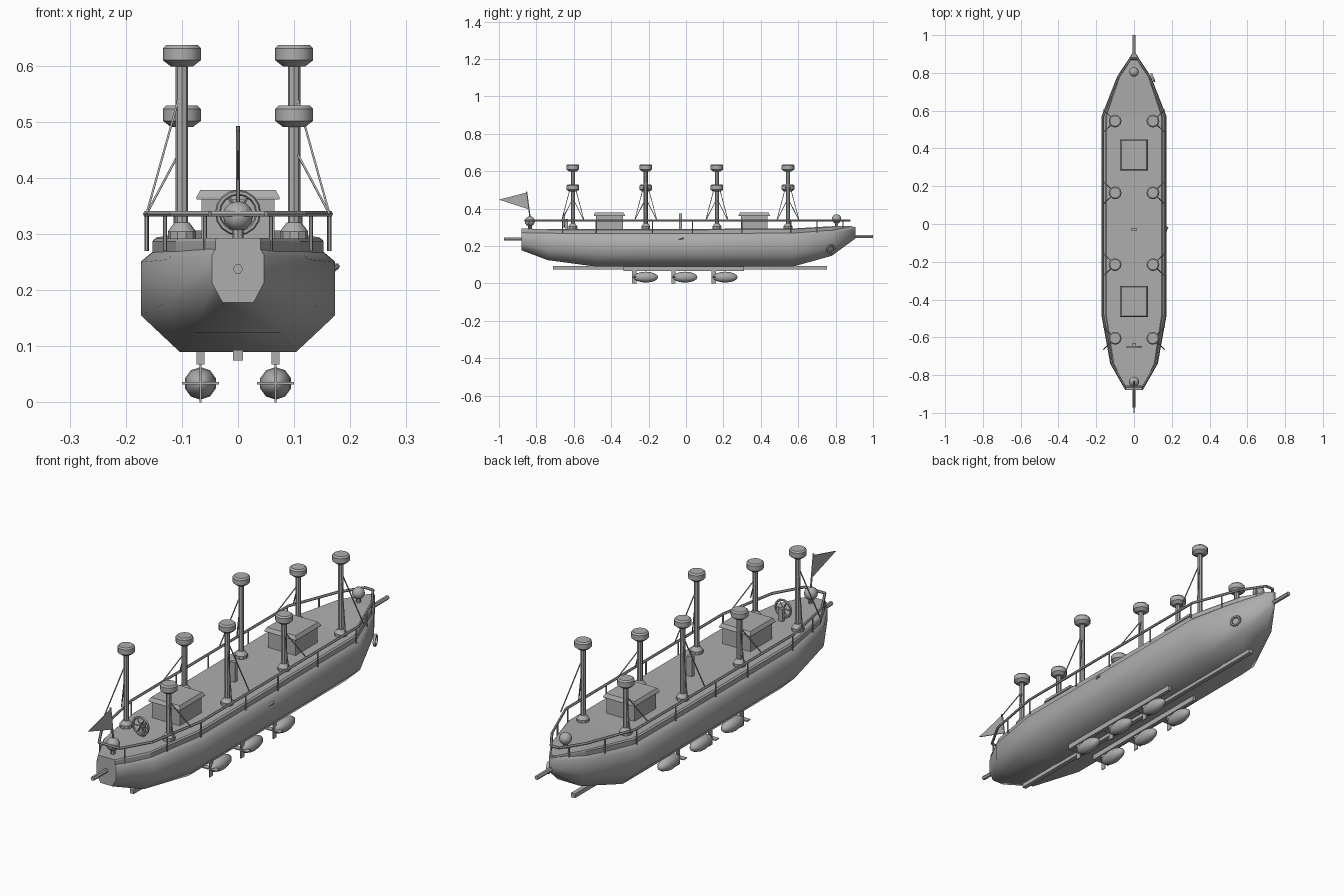
import bpy, bmesh, math
from mathutils import Vector

if "Cube" in bpy.data.objects:
    bpy.data.objects.remove(bpy.data.objects["Cube"])

grey = bpy.data.materials.new("ship_grey")
grey.diffuse_color = (0.42, 0.42, 0.42, 1)
grey.use_nodes = True
grey.node_tree.nodes["Principled BSDF"].inputs["Base Color"].default_value = grey.diffuse_color


def finish(name, bm, smooth=0):
    bmesh.ops.recalc_face_normals(bm, faces=bm.faces)
    me = bpy.data.meshes.new(name)
    bm.to_mesh(me)
    bm.free()
    me.materials.append(grey)
    ob = bpy.data.objects.new(name, me)
    bpy.context.collection.objects.link(ob)
    if smooth:
        bpy.ops.object.select_all(action='DESELECT')
        ob.select_set(True)
        bpy.context.view_layer.objects.active = ob
        bpy.ops.object.shade_smooth_by_angle(angle=math.radians(smooth))
    return ob


def loft(name, rings, smooth=0):
    """Skin closed rings of equal length and cap both ends."""
    bm = bmesh.new()
    vs = [[bm.verts.new(p) for p in r] for r in rings]
    n = len(vs[0])
    for a, b in zip(vs, vs[1:]):
        for i in range(n):
            bm.faces.new((a[i], a[(i + 1) % n], b[(i + 1) % n], b[i]))
    bm.faces.new(vs[0])
    bm.faces.new(vs[-1])
    return finish(name, bm, smooth)


def box(name, x, y, z):
    """Box from (min, max) pairs."""
    return loft(name, [[(x[0], y[0], h), (x[1], y[0], h), (x[1], y[1], h), (x[0], y[1], h)] for h in z])


def lathe(name, x, y, prof, sides=10, smooth=35):
    """Vertical turned part from (radius, z) pairs."""
    return loft(name, [[(x + r * math.cos(2 * math.pi * i / sides), y + r * math.sin(2 * math.pi * i / sides), z)
                        for i in range(sides)] for r, z in prof], smooth)


def rod(name, a, b, r, sides=6):
    a, b = Vector(a), Vector(b)
    q = (b - a).to_track_quat('Z', 'Y')
    ring = [q @ Vector((r * math.cos(2 * math.pi * i / sides), r * math.sin(2 * math.pi * i / sides), 0))
            for i in range(sides)]
    return loft(name, [[p + v for v in ring] for p in (a, b)], 35 if sides > 6 else 0)


def ball(name, loc, scale, u=12, v=8):
    bm = bmesh.new()
    bmesh.ops.create_uvsphere(bm, u_segments=u, v_segments=v, radius=1)
    for p in bm.verts:
        p.co = Vector(loc) + Vector((p.co.x * scale[0], p.co.z * scale[1], p.co.y * scale[2]))
    return finish(name, bm, 60)


def ring(name, loc, R, r, rot):
    bpy.ops.mesh.primitive_torus_add(location=loc, rotation=rot, major_radius=R, minor_radius=r,
                                     major_segments=16, minor_segments=6)
    ob = bpy.context.object
    ob.name = name
    ob.data.materials.append(grey)
    bpy.ops.object.shade_smooth_by_angle(angle=math.radians(60))


# Hull stations: y, half width, bottom, top
stations = [(-.88, .046, .178, .277), (-.74, .126, .125, .276), (-.48, .173, .09, .276), (0.05, .173, .09, .276),
            (.57, .172, .09, .278), (.78, .09, .148, .29), (.905, .008, .24, .302)]


def section(y, w, b, t):
    half = [(.6 * w, b), (w, b + .35 * (t - b)), (w, b + .86 * (t - b)), (.82 * w, t)]
    return [(x, y, z) for x, z in half] + [(-x, y, z) for x, z in reversed(half)]


loft("hull", [section(*s) for s in stations], 60)

# Raised deck
loft("deck", [[(k * w * .88, y, z) for k, z in ((-1, t - .01), (1, t - .01), (1, t + .011), (.96, t + .016),
                                                (-.96, t + .016), (-1, t + .011))]
              for y, w, b, t in stations[:-1] + [(.89, .012, .24, .29)]])


def width(y):
    for (y0, w0, *_), (y1, w1, *_) in zip(stations, stations[1:]):
        if y0 <= y <= y1:
            return w0 + (w1 - w0) * (y - y0) / (y1 - y0)
    return 0


# Handrail loop and posts
rail_y = [-.86, -.74, -.48, .57, .78, .875]
for s in (-1, 1):
    pts = [(s * (width(y) - .009), y, .336) for y in rail_y]
    for a, b in zip(pts, pts[1:]):
        rod("handrail", a, b, .0055)
    for y in (-.84, -.66, -.48, -.18, .035, .3, .56, .7, .84):
        x = s * (width(y) - .01)
        rod("rail_post", (x, y, .27), (x, y, .336), .0035)
for y in (rail_y[0], rail_y[-1]):
    x = width(y) - .009
    rod("handrail_end", (-x, y, .336), (x, y, .336), .0055)

# Masts, tall and short alternating, each with a top and two stays
for i, y in enumerate((-.605, -.215, .165, .545)):
    for s in (-1, 1):
        top = .637 if (i % 2 == 0) == (s < 0) else .529
        x = s * .1
        lathe("mast_base", x, y, [(.025, .285), (.025, .305), (.013, .321)])
        lathe("mast_pole", x, y, [(.011, .3), (.011, top - .03)], 8)
        lathe("mast_top", x, y, [(.02, top - .038), (.034, top - .027), (.034, top - .006), (.028, top)], 12)
        for d in (-.06, .06):
            rod("mast_stay", (x, y, top - .075), (s * .163, y + d, .336), .0025, 4)

# Deck houses with overhanging bevelled roofs
for y in (-.41, .365):
    box("deck_house", (-.065, .065), (y - .072, y + .072), (.28, .365))
    loft("house_roof", [[(a * w, y + b * (w + .009), z) for a, b in ((-1, -1), (1, -1), (1, 1), (-1, 1))]
                        for w, z in ((.074, .362), (.074, .366), (.067, .379))])

# Control post amidships
box("control_post", (-.012, .012), (-.038, -.022), (.285, .375))

# Steering wheel and stand
ring("steering_wheel", (0, -.65, .338), .036, .005, (math.pi / 2, 0, 0))
box("wheel_stand", (-.01, .01), (-.645, -.63), (.285, .345))
for i in range(3):
    a = i * math.pi / 3
    v = Vector((math.cos(a), 0, math.sin(a))) * .036
    c = Vector((0, -.65, .338))
    rod("wheel_spoke", c - v, c + v, .003, 4)

# Lamps at both ends
ball("stern_lamp", (0, -.835, .332), (.027, .027, .027))
rod("stern_lamp_stand", (0, -.835, .28), (0, -.835, .32), .01, 8)
ball("bow_lamp", (0, .805, .345), (.025, .025, .025))
rod("bow_lamp_stand", (0, .805, .29), (0, .805, .33), .009, 8)

# Flag and staff
rod("flag_staff", (0, -.825, .29), (0, -.853, .492), .004)
loft("flag", [[(x, -.85, .487), (x, -1.0, .448), (x, -.842, .397)] for x in (-.002, .002)])

# Spars at bow and stern
rod("bow_spar", (0, .86, .252), (0, 1.0, .252), .009)
rod("stern_spar", (0, -.86, .238), (0, -.972, .238), .009)

# Anchor ring and side fitting
ring("anchor_ring", (.1, .775, .183), .02, .006, (0, math.pi / 2, math.radians(22)))
rod("side_fitting", (.165, -.045, .235), (.176, -.015, .243), .006)

# Keel and pod rails
box("keel", (-.009, .009), (-.71, .755), (.075, .093))
for s in (-1, 1):
    x = s * .067
    box("pod_rail", (x - .007, x + .007), (-.335, .31), (.068, .091))
    # Propulsion pods with cross fins
    for y in (-.215, -.005, .21):
        ball("pod", (x, y, .034), (.029, .066, .029), 10, 8)
        box("pod_fin_upright", (x - .002, x + .002), (y - .073, y - .05), (0, .068))
        box("pod_fin_flat", (x - .033, x + .033), (y - .073, y - .05), (.032, .036))
